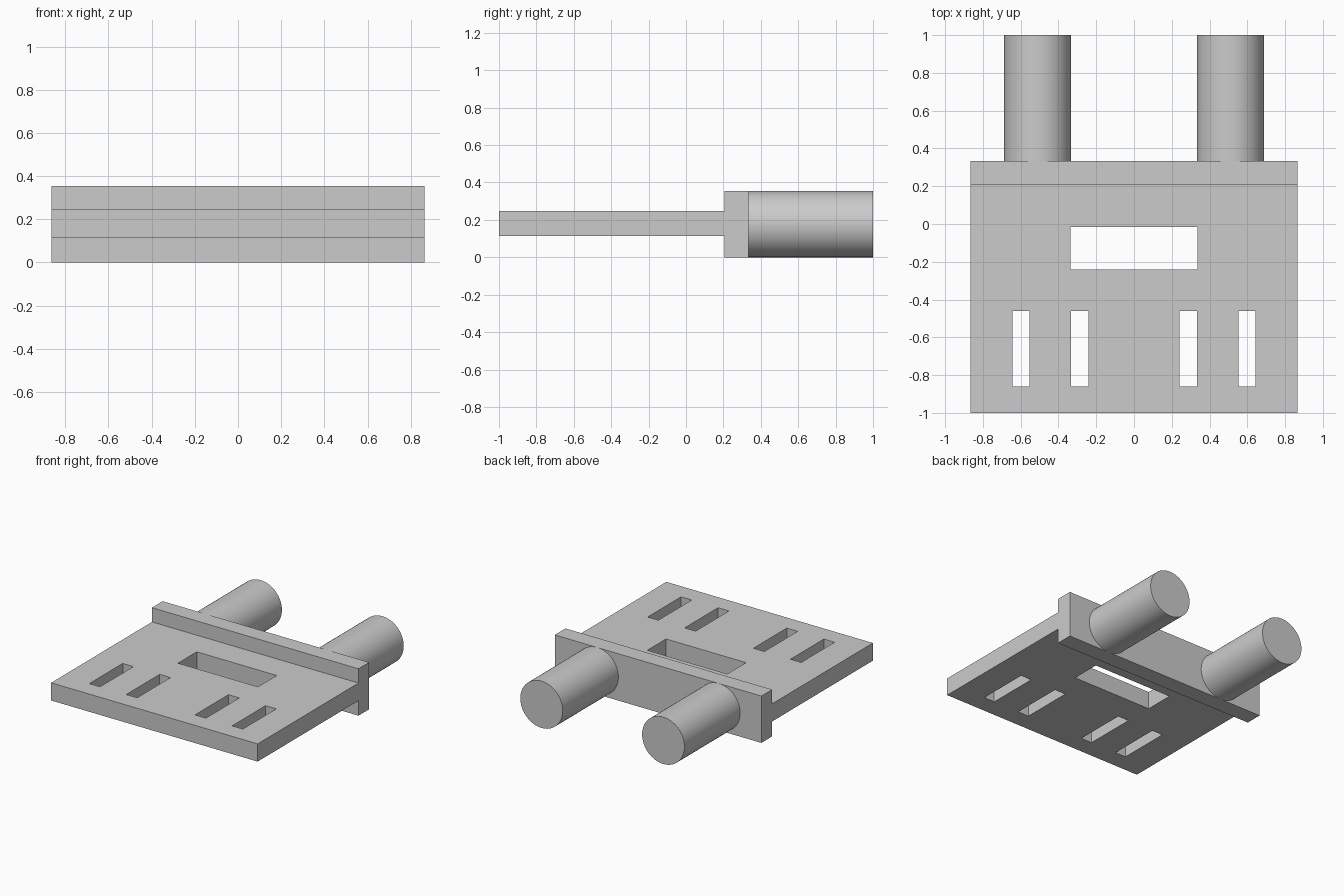
import bpy
import math

if "Cube" in bpy.data.objects:
    bpy.data.objects.remove(bpy.data.objects["Cube"], do_unlink=True)

# Single plain grey
grey = bpy.data.materials.new("plain grey")
grey.use_nodes = True
COLOR = (0.6, 0.6, 0.6, 1)
grey.diffuse_color = COLOR
grey.node_tree.nodes["Principled BSDF"].inputs["Base Color"].default_value = COLOR


def box(name, x, y, z):
    """Box spanning the (low, high) range on each axis."""
    spans = (x, y, z)
    bpy.ops.mesh.primitive_cube_add(size=1, location=[(a + b) / 2 for a, b in spans])
    obj = bpy.context.object
    obj.name = name
    obj.scale = [b - a for a, b in spans]
    bpy.ops.object.transform_apply(location=False, rotation=False, scale=True)
    obj.data.materials.append(grey)
    return obj


def cut(target, x, y):
    """Cut a rectangular hole right through the target from top to bottom."""
    cutter = box("hole_cutter", x, y, (-0.5, 1))
    cutter.hide_render = True
    mod = target.modifiers.new("hole", "BOOLEAN")
    mod.operation = "DIFFERENCE"
    mod.solver = "EXACT"
    mod.object = cutter
    bpy.context.view_layer.objects.active = target
    bpy.ops.object.modifier_apply(modifier=mod.name)
    bpy.data.objects.remove(cutter, do_unlink=True)


# Flat plate with a central window and two slots on each side
plate = box("plate", (-0.865, 0.865), (-1, 0.206), (0.113, 0.247))
cut(plate, (-0.335, 0.335), (-0.24, -0.015))
for inner, outer in ((0.242, 0.334), (0.553, 0.643)):
    cut(plate, (inner, outer), (-0.86, -0.46))
    cut(plate, (-outer, -inner), (-0.86, -0.46))

# Taller cross bar at the back of the plate
box("cross_bar", (-0.865, 0.865), (0.206, 0.334), (0, 0.355))

# Round pegs behind the bar
for side, x in (("left", 0.51), ("right", -0.51)):
    bpy.ops.mesh.primitive_cylinder_add(
        vertices=64, radius=0.1775, depth=0.666,
        location=(x, 0.667, 0.1775), rotation=(math.pi / 2, 0, 0))
    peg = bpy.context.object
    peg.name = side + "_peg"
    peg.data.materials.append(grey)
    bpy.ops.object.shade_smooth_by_angle(angle=math.radians(30))
